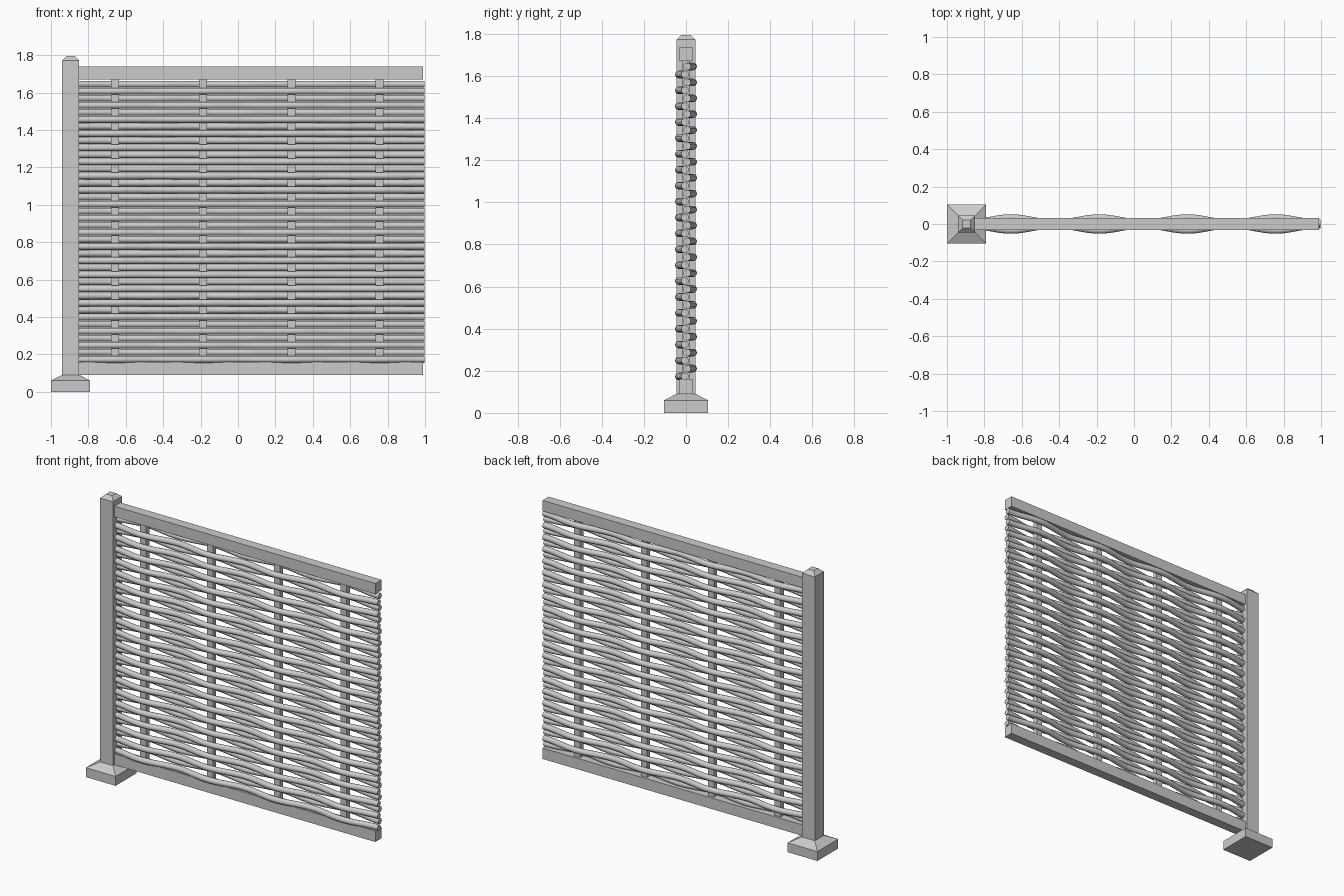
import bpy, bmesh, math

if "Cube" in bpy.data.objects:
    bpy.data.objects.remove(bpy.data.objects["Cube"])

POST_X = -0.895
PITCH = 0.4716
SLATS = [-0.658 + i * PITCH for i in range(4)]


def finish(name, bm):
    bmesh.ops.recalc_face_normals(bm, faces=bm.faces)
    me = bpy.data.meshes.new(name)
    bm.to_mesh(me)
    bm.free()
    ob = bpy.data.objects.new(name, me)
    bpy.context.collection.objects.link(ob)
    return ob


def loft(name, rings):
    """Skin a list of equal-length vertex loops and cap both ends."""
    bm = bmesh.new()
    loops = [[bm.verts.new(p) for p in r] for r in rings]
    n = len(loops[0])
    for a, b in zip(loops, loops[1:]):
        for k in range(n):
            bm.faces.new((a[k], a[(k + 1) % n], b[(k + 1) % n], b[k]))
    bm.faces.new(loops[0])
    bm.faces.new(loops[-1])
    return finish(name, bm)


def square_stack(name, x, profile):
    """Square tower from (half width, z) steps."""
    return loft(name, [[(x + sx * h, sy * h, z) for sx, sy in
                        ((-1, -1), (1, -1), (1, 1), (-1, 1))] for h, z in profile])


def box(name, x0, x1, hy, z0, z1):
    return loft(name, [[(x0, -hy, z), (x1, -hy, z), (x1, hy, z), (x0, hy, z)]
                       for z in (z0, z1)])


# Footing and post with chamfered cap
square_stack("footing", POST_X, [(0.105, 0), (0.105, 0.06), (0.046, 0.09)])
square_stack("post", POST_X, [(0.045, 0.06), (0.045, 1.772), (0.021, 1.795)])

# Rails
box("bottom_rail", -0.86, 0.99, 0.031, 0.09, 0.16)
box("top_rail", -0.86, 0.99, 0.031, 1.67, 1.738)

# Upright slats
for i, x in enumerate(SLATS):
    box(f"slat_{i + 1}", x - 0.021, x + 0.021, 0.016, 0.15, 1.68)

# Woven rods, alternating front and back of the slats
R, SIDES, STEPS = 0.018, 12, 48
X0, X1 = -0.88, 0.998
for row in range(40):
    side = -1 if row % 2 == 0 else 1
    z = 0.173 + row * 0.03774
    rings = []
    for s in range(STEPS + 1):
        x = X0 + (X1 - X0) * s / STEPS
        y = side * (0.0195 + 0.0145 * math.cos(2 * math.pi * (x - SLATS[0]) / PITCH))
        rings.append([(x, y + R * math.cos(2 * math.pi * k / SIDES),
                       z + R * math.sin(2 * math.pi * k / SIDES)) for k in range(SIDES)])
    rod = loft(f"woven_rod_{row + 1}", rings)
    bpy.ops.object.select_all(action='DESELECT')
    rod.select_set(True)
    bpy.context.view_layer.objects.active = rod
    bpy.ops.object.shade_smooth_by_angle(angle=math.radians(40))
